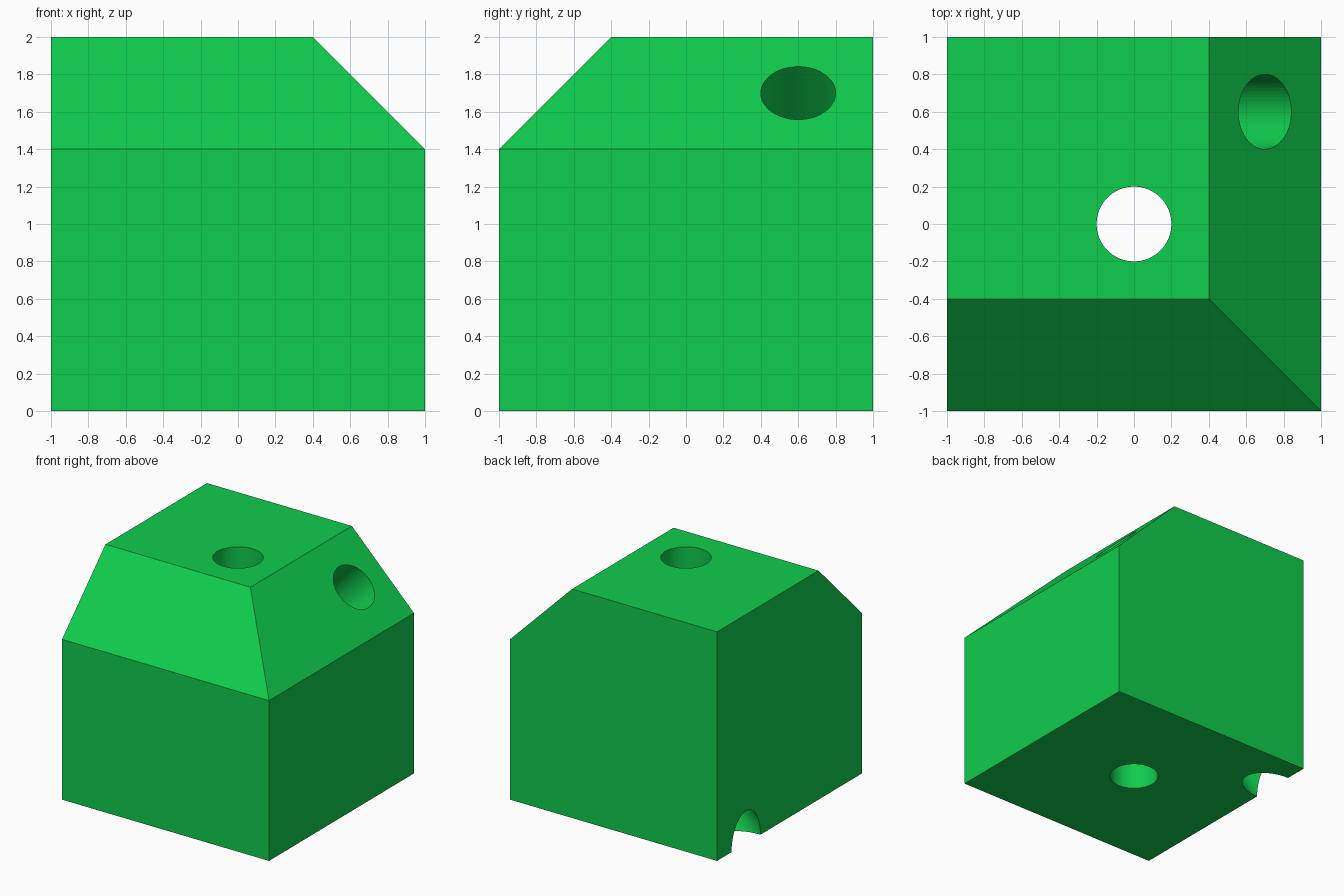
import bpy, bmesh, math

if "Cube" in bpy.data.objects:
    bpy.data.objects.remove(bpy.data.objects["Cube"])

green = bpy.data.materials.new("green")
green.diffuse_color = (0.0048, 0.61, 0.074, 1)
green.use_nodes = True
green.node_tree.nodes["Principled BSDF"].inputs["Base Color"].default_value = green.diffuse_color

# Cube with its front and right top edges chamfered
bm = bmesh.new()
bmesh.ops.create_cube(bm, size=2)
bmesh.ops.translate(bm, verts=bm.verts, vec=(0, 0, 1))
for point, normal in (((0, -1, 1.4), (0, -1, 1)), ((1, 0, 1.4), (1, 0, 1))):
    geom = bm.verts[:] + bm.edges[:] + bm.faces[:]
    bmesh.ops.bisect_plane(bm, geom=geom, dist=1e-5, plane_co=point,
                           plane_no=normal, clear_outer=True)
    bmesh.ops.holes_fill(bm, edges=[e for e in bm.edges if e.is_boundary])
bmesh.ops.recalc_face_normals(bm, faces=bm.faces)
mesh = bpy.data.meshes.new("chamfered_block")
bm.to_mesh(mesh)
bm.free()
mesh.materials.append(green)
block = bpy.data.objects.new("chamfered_block", mesh)
bpy.context.collection.objects.link(block)


def drill(name, centre, tilt):
    """Cut a round through hole, tilted about the y axis."""
    bpy.ops.mesh.primitive_cylinder_add(vertices=64, radius=0.2, depth=5,
                                        location=centre, rotation=(0, tilt, 0))
    cutter = bpy.context.object
    cutter.name = name
    cutter.data.materials.append(green)
    cutter.hide_render = True
    mod = block.modifiers.new(name, 'BOOLEAN')
    mod.operation = 'DIFFERENCE'
    mod.solver = 'EXACT'
    mod.object = cutter
    bpy.context.view_layer.objects.active = block
    bpy.ops.object.modifier_apply(modifier=name)
    bpy.data.objects.remove(cutter)


# Vertical hole, and a diagonal one from the right chamfer to the lower left edge
drill("vertical_hole", (0, 0, 1), 0)
drill("diagonal_hole", (-0.15, 0.6, 0.85), math.radians(45))
